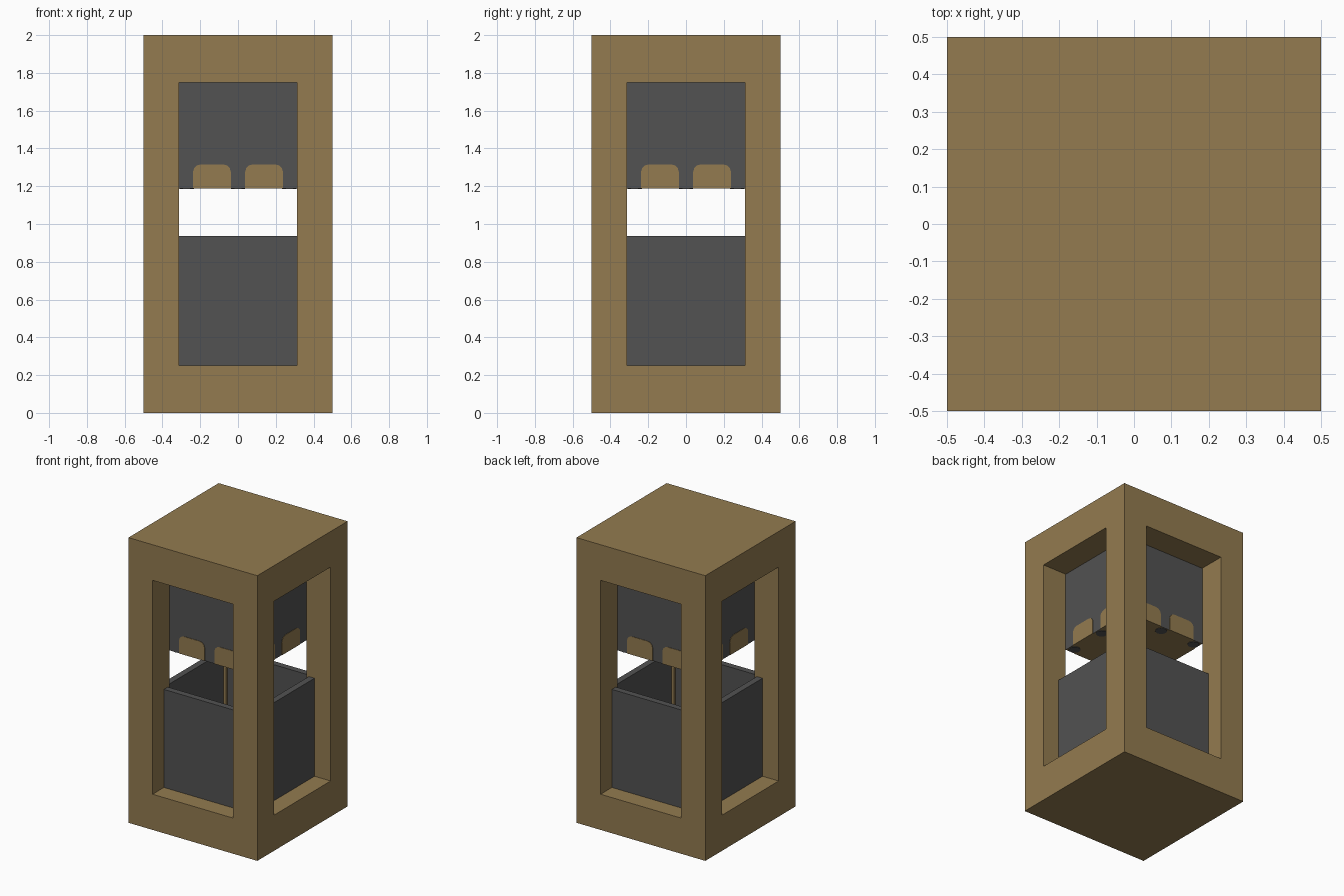
import bpy, bmesh, math
from mathutils import Matrix, Vector

cube = bpy.data.objects.get("Cube")
if cube:
    bpy.data.objects.remove(cube, do_unlink=True)


def material(name, rgb):
    m = bpy.data.materials.new(name)
    m.use_nodes = True
    m.diffuse_color = (*rgb, 1)
    m.node_tree.nodes["Principled BSDF"].inputs["Base Color"].default_value = (*rgb, 1)
    return m


TAN = material("tan_brown", (0.292, 0.198, 0.080))
GREY = material("dark_grey", (0.084, 0.084, 0.084))

UNIT = 1 / 16          # all main sizes are multiples of this
INNER = 5 * UNIT       # half width of the openings and the upper block
LEDGE, CEILING = 4 * UNIT, 28 * UNIT
PLATE = 0.003


def finish(name, bm, *mats):
    bmesh.ops.recalc_face_normals(bm, faces=bm.faces)
    mesh = bpy.data.meshes.new(name)
    bm.to_mesh(mesh)
    bm.free()
    for m in mats:
        mesh.materials.append(m)
    ob = bpy.data.objects.new(name, mesh)
    bpy.context.collection.objects.link(ob)
    return ob


def box(half, z0, z1):
    bm = bmesh.new()
    mat = Matrix.Translation((0, 0, (z0 + z1) / 2)) @ Matrix.Diagonal((2 * half, 2 * half, z1 - z0, 1))
    bmesh.ops.create_cube(bm, size=1, matrix=mat)
    return bm


def prism(points, height, matrix=Matrix()):
    bm = bmesh.new()
    face = bm.faces.new([bm.verts.new((x, y, 0)) for x, y in points])
    top = bmesh.ops.extrude_face_region(bm, geom=[face])["geom"]
    bmesh.ops.translate(bm, vec=(0, 0, height), verts=[g for g in top if isinstance(g, bmesh.types.BMVert)])
    bm.transform(matrix)
    return bm


def facing_up(bm):
    bm.normal_update()
    return [f for f in bm.faces if f.normal.z > 0.9]


# Outer frame: a tall box with one cross-shaped opening through all four sides
frame = finish("outer_frame", box(0.5, 0, 2), TAN)
quarter = [(INNER, -INNER), (0.6, -INNER), (0.6, INNER)]
cross = [tuple(Matrix.Rotation(math.pi / 2 * k, 2) @ Vector(p)) for k in range(4) for p in quarter]
cutter = finish("opening_cutter", prism(cross, CEILING - LEDGE, Matrix.Translation((0, 0, LEDGE))), TAN)
cutter.hide_render = True
cut = frame.modifiers.new("openings", "BOOLEAN")
cut.operation, cut.solver, cut.object = "DIFFERENCE", "EXACT", cutter
bpy.context.view_layer.objects.active = frame
bpy.ops.object.modifier_apply(modifier=cut.name)
bpy.data.objects.remove(cutter, do_unlink=True)

# Open container on the base
bm = box(6 * UNIT, LEDGE, 15 * UNIT)
rim = facing_up(bm)
bmesh.ops.inset_region(bm, faces=rim, thickness=UNIT)
well = bmesh.ops.extrude_discrete_faces(bm, faces=rim)["faces"]
bmesh.ops.translate(bm, vec=(0, 0, -10 * UNIT), verts=well[0].verts)
finish("open_container", bm, GREY)

# Hanging upper block with a tan underside
bottom = 19 * UNIT
bm = box(INNER, bottom, CEILING)
bm.normal_update()
for f in bm.faces:
    f.material_index = int(f.normal.z < -0.9)
finish("upper_block", bm, GREY, TAN)

# Rounded tan tabs along the lower edge, two per side
w, h, r = 0.1, 0.128, 0.04
arch = [(-w, 0), (w, 0)]
for cx, start in ((w - r, 0), (r - w, 90)):
    for a in range(0, 91, 30):
        t = math.radians(start + a)
        arch.append((cx + r * math.cos(t), h - r + r * math.sin(t)))
upright = Matrix.Rotation(math.pi / 2, 4, "X")
for k, side in enumerate(("front", "left", "back", "right")):
    turn = Matrix.Rotation(math.pi / 2 * k, 4, "Z")
    for n, x in enumerate((-0.138, 0.138)):
        place = turn @ Matrix.Translation((x, -INNER, bottom)) @ upright
        finish(f"{side}_tab_{n + 1}", prism(arch, PLATE, place), TAN)

# Dark spots around the edge of the underside
spot = [(0.038 * math.cos(a * math.pi / 8), 0.038 * math.sin(a * math.pi / 8)) for a in range(16)]
for x in (-1, 0, 1):
    for y in (-1, 0, 1):
        if x or y:
            place = Matrix.Translation((x * 0.272, y * 0.272, bottom - PLATE))
            finish("underside_spot", prism(spot, PLATE, place), GREY)
